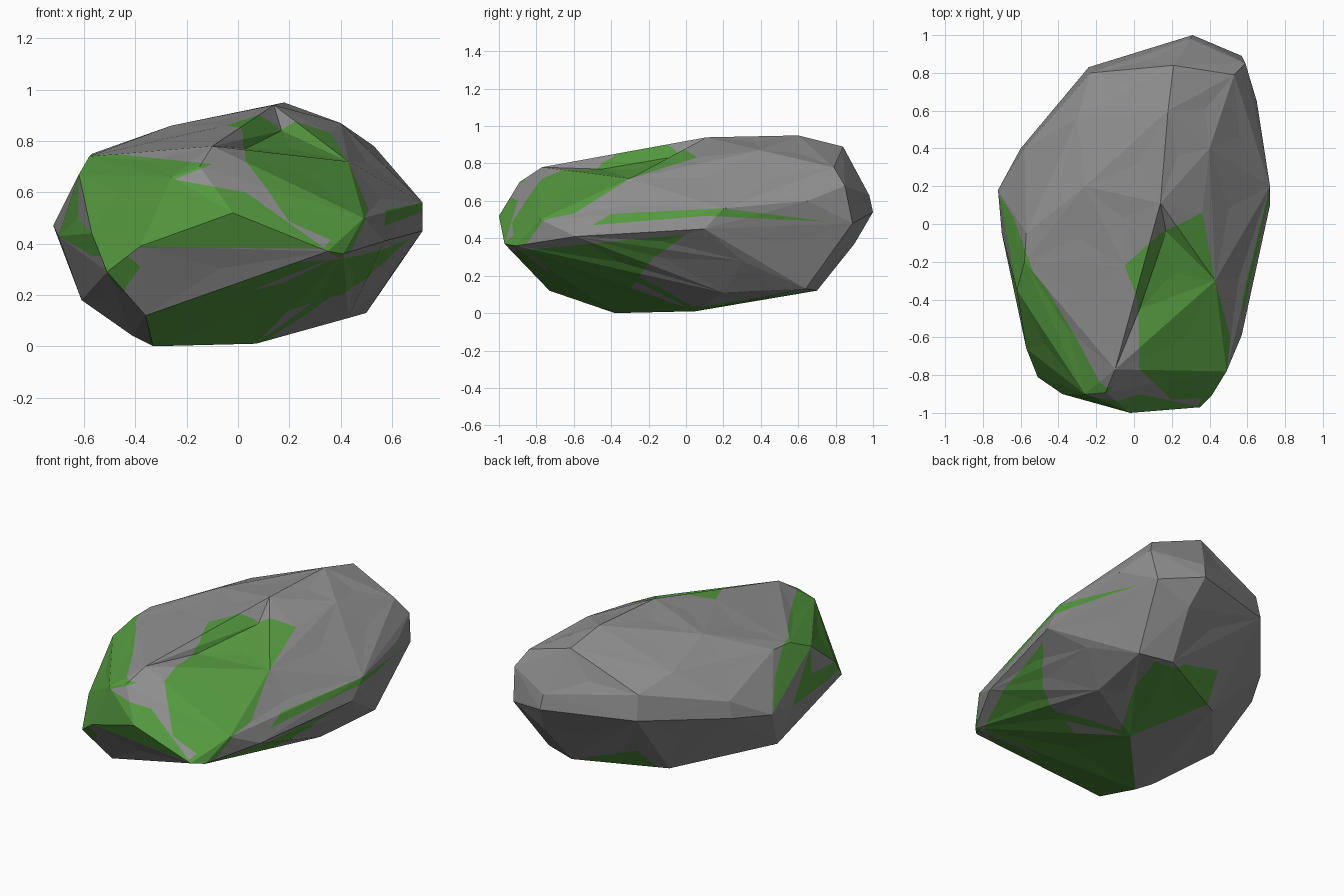
import bpy, bmesh, random
from mathutils import Vector

if "Cube" in bpy.data.objects:
    bpy.data.objects.remove(bpy.data.objects["Cube"])

random.seed(4)

# Corner points of the boulder: crown, shoulders, girth, underside
CORNERS = [
    (.18, .6, .95), (.14, .11, .94), (.36, .05, .83), (-.05, -.22, .86), (-.1, -.77, .78),
    (-.26, .2, .86), (.21, .84, .89), (.40, .4, .87), (.53, .79, .78), (-.58, -.2, .74),
    (-.23, .8, .7), (-.3, .56, .77), (-.57, -.05, .75), (-.15, -.89, .7), (-.26, -.9, .66),
    (-.62, -.35, .67),
    (-.72, .18, .47), (-.70, -.05, .43), (-.57, -.66, .44), (-.51, -.81, .29), (-.38, -.9, .39),
    (-.02, -1, .52), (.35, -.97, .37), (.41, -.91, .36), (.49, -.78, .5), (.57, -.59, .41),
    (.43, -.3, .72), (.72, .1, .45), (.72, .2, .56), (.65, .65, .6), (.59, .85, .68),
    (.57, .89, .48), (.31, 1, .54), (.3, .98, .63), (-.24, .83, .55), (-.38, .64, .53),
    (-.58, .4, .6), (-.6, .4, .5),
    (-.36, -.73, .12), (-.33, -.38, 0), (.07, .05, .01), (-.41, -.33, .04), (.43, .2, .11),
    (.5, .64, .13), (.3, .7, .12), (-.61, -.03, .18), (.6, .3, .28),
    (-.2, .45, .1), (.35, .9, .37),
]
# Hollows pressed into the crown beside the ridge
HOLLOWS = [(.17, -.04, .84), (.03, -.45, .77)]

# Moss outlines: (facing direction, horizontal axis, vertical axis, outline in that view)
UP, FRONT, RIGHT = ((0, 0, 1), 0, 1), ((0, -1, 0), 0, 2), ((1, 0, 0), 1, 2)
DOWN = ((0, 0, -1), 0, 1)
PATCHES = [
    (UP, [(-.05, -.22), (.14, -.05), (.36, .06), (.43, -.3), (.51, -.6), (.49, -.8),
          (.41, -.92), (.2, -.93), (.03, -.77), (.02, -.4)]),
    (UP, [(-.74, .2), (-.64, .04), (-.48, -.4), (-.26, -.9), (-.38, -.92), (-.6, -.8)]),
    (FRONT, [(-.74, .45), (-.66, .7), (-.58, .76), (-.1, .71), (-.25, .65), (.03, .6),
             (.34, .38), (-.38, .385), (-.56, .35)]),
    (FRONT, [(.02, .84), (.37, .82), (.43, .71), (.5, .5), (.42, .33), (.33, .38),
             (.44, .5), (.2, .64), (.02, .77)]),
    (FRONT, [(-.36, .12), (.57, .34), (.26, .12), (.07, 0), (-.34, -.01)]),
    (FRONT, [(-.53, .3), (-.45, .37), (-.38, .31), (-.45, .21)]),
    (RIGHT, [(-.93, .33), (0, .42), (-.18, .29), (-.3, .13), (-.38, -.01), (-.73, .1)]),
    (RIGHT, [(-.5, .47), (-.4, .53), (.2, .56), (.75, .49), (.1, .52)]),
    (DOWN, [(.1, -.02), (.33, .4), (.38, .64), (.2, .68), (-.1, .62), (-.14, .48)]),
]


def inside(p, poly):
    hit = False
    for (ax, ay), (bx, by) in zip(poly, poly[1:] + poly[:1]):
        if (ay > p[1]) != (by > p[1]) and p[0] < (bx - ax) * (p[1] - ay) / (by - ay) + ax:
            hit = not hit
    return hit


def near(face, u, v, poly):
    return all(max(w.co[a] for w in face.verts) > min(p[k] for p in poly)
               and min(w.co[a] for w in face.verts) < max(p[k] for p in poly)
               for k, a in enumerate((u, v)))


# Boulder body: hull of the corners
bm = bmesh.new()
for c in CORNERS:
    bm.verts.new(c)
bmesh.ops.convex_hull(bm, input=bm.verts[:])
loose = [v for v in bm.verts if not v.link_faces]
bmesh.ops.delete(bm, geom=loose, context='VERTS')
bmesh.ops.recalc_face_normals(bm, faces=bm.faces[:])

# Hollows, then very slight dents in the larger facets
for h in HOLLOWS:
    hits = [f for f in bm.faces if f.normal.z > .2
            and inside(h[:2], [tuple(w.co.xy) for w in f.verts])]
    for f in hits[:1]:
        bmesh.ops.poke(bm, faces=[f])['verts'][0].co = h
    bm.normal_update()
for f in [f for f in bm.faces if f.calc_area() > .06]:
    n = f.normal.copy()
    bmesh.ops.poke(bm, faces=[f])['verts'][0].co -= n * random.uniform(0, .008)
bm.normal_update()

# Score the moss outlines into the facets, then mark the facets within them
moss = bm.faces.layers.int.new('moss')
for (facing, u, v), poly in PATCHES:
    facing = Vector(facing)
    for a, b in zip(poly, poly[1:] + poly[:1]):
        faces = [f for f in bm.faces if f.normal.dot(facing) > .2 and near(f, u, v, poly)]
        geom = faces + list({e for f in faces for e in f.edges}) + \
            list({w for f in faces for w in f.verts})
        co, no = Vector(), Vector()
        co[u], co[v] = a
        no[u], no[v] = b[1] - a[1], a[0] - b[0]
        bmesh.ops.bisect_plane(bm, geom=geom, dist=1e-4, plane_co=co, plane_no=no.normalized())
    bm.normal_update()
    for f in bm.faces:
        c = f.calc_center_median()
        if f.normal.dot(facing) > .2 and inside((c[u], c[v]), poly):
            f[moss] = 1

# Stone and moss become separate objects
for name, keep, colour in (('boulder_stone', 0, (.27, .27, .27, 1)),
                           ('boulder_moss', 1, (.09, .32, .05, 1))):
    part = bm.copy()
    layer = part.faces.layers.int['moss']
    bmesh.ops.delete(part, geom=[f for f in part.faces if f[layer] != keep], context='FACES')
    mesh = bpy.data.meshes.new(name)
    part.to_mesh(mesh)
    part.free()
    mat = bpy.data.materials.new(name)
    mat.diffuse_color = colour
    mat.use_nodes = True
    mat.node_tree.nodes["Principled BSDF"].inputs["Base Color"].default_value = mat.diffuse_color
    mesh.materials.append(mat)
    bpy.context.collection.objects.link(bpy.data.objects.new(name, mesh))
bm.free()
